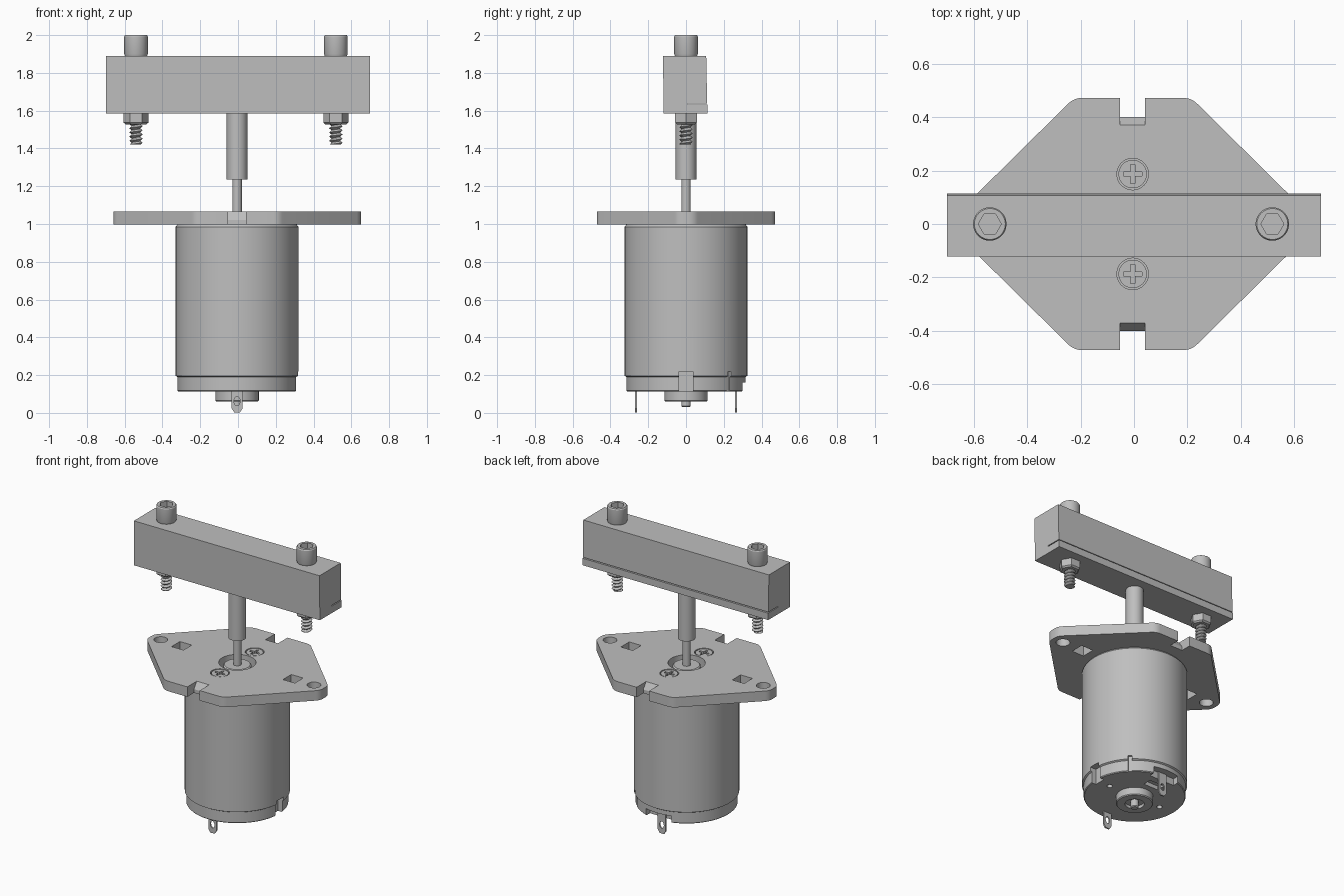
import bpy, bmesh, math
from mathutils import Matrix, Vector

cube = bpy.data.objects.get("Cube")
if cube:
    bpy.data.objects.remove(cube, do_unlink=True)

metal = bpy.data.materials.new("grey metal")
metal.use_nodes = True
GREY = (0.52, 0.52, 0.52, 1)
metal.diffuse_color = GREY
metal.node_tree.nodes["Principled BSDF"].inputs["Base Color"].default_value = GREY

CX = -0.005  # axis of motor and shaft


def finish(name, bm):
    bmesh.ops.recalc_face_normals(bm, faces=bm.faces)
    mesh = bpy.data.meshes.new(name)
    bm.to_mesh(mesh)
    bm.free()
    mesh.materials.append(metal)
    ob = bpy.data.objects.new(name, mesh)
    bpy.context.collection.objects.link(ob)
    return ob


def select(ob):
    bpy.ops.object.select_all(action='DESELECT')
    ob.select_set(True)
    bpy.context.view_layer.objects.active = ob


def smooth(ob):
    select(ob)
    bpy.ops.object.shade_smooth_by_angle(angle=math.radians(30))
    return ob


def lathe(name, profile, x=CX, y=0, segs=64, turn=0):
    """Revolve (radius, z) points about a vertical axis and cap the ends."""
    bm = bmesh.new()
    rings = []
    for r, z in profile:
        rings.append([bm.verts.new((x + r * math.cos(turn + math.tau * i / segs),
                                    y + r * math.sin(turn + math.tau * i / segs), z))
                      for i in range(segs)])
    for a, b in zip(rings, rings[1:]):
        for i in range(segs):
            j = (i + 1) % segs
            bm.faces.new((a[i], a[j], b[j], b[i]))
    bm.faces.new(rings[0])
    bm.faces.new(rings[-1])
    return finish(name, bm)


def rod(name, r, z0, z1, x=CX, y=0, segs=48, turn=0):
    return lathe(name, [(r, z0), (r, z1)], x, y, segs, turn)


def prism(name, points, axis_vec):
    """Extrude a closed 3D outline along a vector."""
    bm = bmesh.new()
    face = bm.faces.new([bm.verts.new(p) for p in points])
    res = bmesh.ops.extrude_face_region(bm, geom=[face])
    verts = [v for v in res["geom"] if isinstance(v, bmesh.types.BMVert)]
    bmesh.ops.translate(bm, verts=verts, vec=axis_vec)
    return finish(name, bm)


def box(name, centre, size, angle=0):
    bm = bmesh.new()
    bmesh.ops.create_cube(bm, size=1)
    turn = Matrix.Rotation(angle, 4, 'Z')
    bm.transform(turn @ Matrix.Translation(centre) @ Matrix.Diagonal((*size, 1)))
    bm.transform(Matrix.Translation((CX, 0, 0)))
    return finish(name, bm)


def cut(target, *cutters):
    for c in cutters:
        c.hide_render = True
        mod = target.modifiers.new("cut", 'BOOLEAN')
        mod.operation, mod.solver, mod.object = 'DIFFERENCE', 'EXACT', c
        select(target)
        bpy.ops.object.modifier_apply(modifier=mod.name)
        bpy.data.objects.remove(c, do_unlink=True)
    return target


# Clamp bar with a thin slit along its back
bar_section = [(-0.118, 1.585), (0.115, 1.585), (0.115, 1.632), (0.01, 1.632),
               (0.01, 1.638), (0.112, 1.638), (0.107, 1.89), (-0.122, 1.89)]
prism("clamp_bar", [(-0.7, y, z) for y, z in bar_section], (1.4, 0, 0))


# Socket bolts with nuts and threaded ends
def thread(name, x, z0, z1, r=0.029, depth=0.007, pitch=0.022, segs=24):
    rows = int((z1 - z0) / pitch * 8)
    profile = [(r, z0 + (z1 - z0) * k / rows) for k in range(rows + 1)]
    ob = lathe(name, profile, x, 0, segs)
    for v in ob.data.vertices:
        a = math.atan2(v.co.y, v.co.x - x)
        wave = abs(((v.co.z / pitch - a / math.tau) % 1) * 2 - 1)
        s = (r + depth * (2 * wave - 1)) / r
        v.co.x, v.co.y = x + (v.co.x - x) * s, v.co.y * s
    return smooth(ob)


for side, x in (("right", -0.54), ("left", 0.518)):
    head = lathe(side + "_bolt_head", [(0.058, 1.888), (0.0625, 1.9), (0.0625, 1.993),
                                       (0.058, 2.0)], x, segs=48)
    cut(head, rod("socket", 0.043, 1.94, 2.1, x, segs=6))
    smooth(head)
    lathe(side + "_nut", [(0.056, 1.528), (0.066, 1.537), (0.066, 1.586)], x, segs=6)
    thread(side + "_bolt_thread", x, 1.42, 1.535)

# Shaft and sleeve
smooth(rod("sleeve", 0.055, 1.235, 1.59))
smooth(lathe("motor_shaft", [(0.02, 0.03), (0.025, 0.036), (0.025, 1.24)]))


# Mounting plate: rounded eight-sided outline
def rounded(corners, radius, steps=5):
    out = []
    for i, p in enumerate(corners):
        p = Vector(p)
        a = (Vector(corners[i - 1]) - p).normalized() * radius
        b = (Vector(corners[(i + 1) % len(corners)]) - p).normalized() * radius
        for k in range(steps + 1):
            t = k / steps
            out.append(p + a * (1 - t) ** 2 + b * t ** 2)
    return out


quarter = [(0.655, 0.042), (0.22, 0.472)]
half = quarter + [(-x, y) for x, y in reversed(quarter)]
outline = half + [(x, -y) for x, y in reversed(half)]
plate = prism("mounting_plate", [(p.x + CX, p.y, 0.997) for p in rounded(outline, 0.03)],
              (0, 0, 0.068))
cut(plate, rod("bore", 0.115, 0.9, 1.2, segs=64))
for s in (-1, 1):
    # Notch with a sloped inner edge
    notch = [(0.6, 0.9), (0.4, 0.9), (0.4, 1.022), (0.37, 1.065), (0.37, 1.2), (0.6, 1.2)]
    cut(plate,
        prism("notch", [(-0.047 + CX, s * y, z) for y, z in notch], (0.094, 0, 0)),
        box("square_hole", (s * 0.42, 0, 1), (0.09, 0.09, 0.4)),
        rod("round_hole", 0.043, 0.9, 1.2, CX + s * 0.578, segs=32),
        rod("screw_seat", 0.059, 1.045, 1.2, CX, s * 0.187))
smooth(plate)

# Cross-head screws in the plate
for name, y in (("front_screw", -0.187), ("back_screw", 0.187)):
    screw = rod(name, 0.053, 1.03, 1.063, CX, y)
    cut(screw, box("slot_a", (0, y, 1.06), (0.07, 0.016, 0.04)),
        box("slot_b", (0, y, 1.06), (0.016, 0.07, 0.04)))
    smooth(screw)

# Motor can with its bearing boss
can = lathe("motor_can", [(0.31, 0.187), (0.325, 0.196), (0.325, 0.985), (0.315, 0.998)],
            segs=96)
smooth(lathe("bearing_boss", [(0.087, 0.99), (0.087, 1.045), (0.08, 1.052)]))

# End cap with bearing hub, vents, terminal recesses and crimp slots
cap = lathe("end_cap", [(0.31, 0.113), (0.315, 0.118), (0.315, 0.195)], segs=96)
for k in range(2):
    turn = math.pi * k
    cut(cap, box("terminal_recess", (0, 0.33, 0.11), (0.19, 0.14, 0.1), turn),
        box("vent", (0, 0.185, 0.1), (0.11, 0.06, 0.08), turn),
        rod("pin_hole", 0.018, 0.05, 0.14, CX + (1 - 2 * k) * 0.2, 0.0, segs=16))
    for part in (can, cap):
        cut(part, box("side_notch", (0.33, 0, 0.15), (0.1, 0.076, 0.14), turn),
            box("crimp_slot", (0.33, 0, 0.15), (0.04, 0.024, 0.14), turn + math.pi / 4))
smooth(can)
smooth(cap)
hub = lathe("bearing_hub", [(0.11, 0.06), (0.115, 0.066), (0.115, 0.12)])
cut(hub, rod("hub_recess", 0.06, 0.0, 0.08))
smooth(hub)

# Terminals with an eyelet
for name, y in (("front_terminal", -0.264), ("back_terminal", 0.264)):
    tab = [(-0.03, 0.17), (-0.03, 0.025), (-0.015, 0.003),
           (0.015, 0.003), (0.03, 0.025), (0.03, 0.17)]
    blade = prism(name, [(x + CX, y - 0.005, z) for x, z in tab], (0, 0.01, 0))
    eye = rod("eyelet", 0.016, -0.1, 0.1, 0, 0, segs=20)
    eye.data.transform(Matrix.Translation((CX, y, 0.062)) @ Matrix.Diagonal((1, 1, 1.5, 1))
                       @ Matrix.Rotation(math.pi / 2, 4, 'X'))
    cut(blade, eye)
